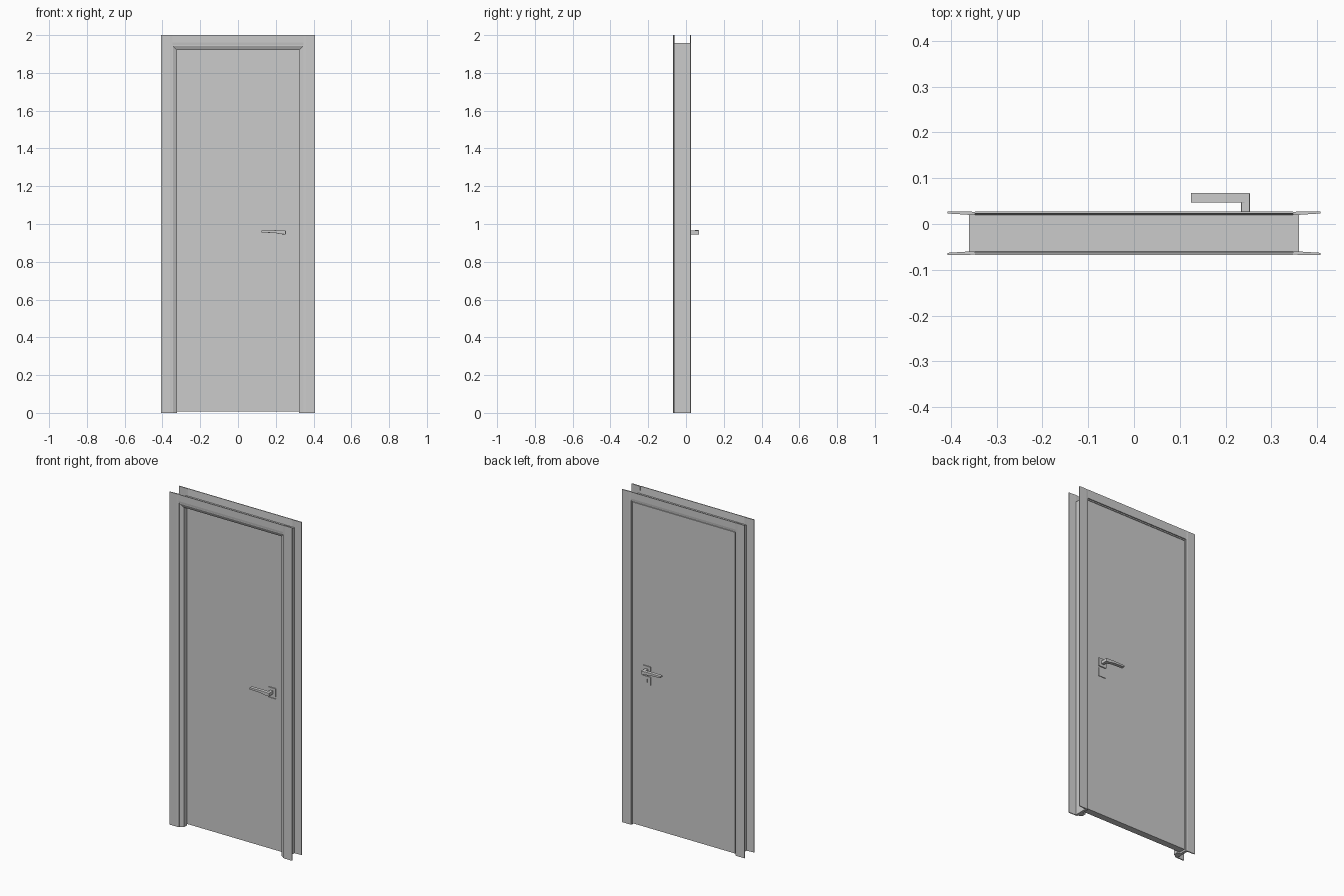
import bpy, bmesh
from mathutils import Vector

if "Cube" in bpy.data.objects:
    bpy.data.objects.remove(bpy.data.objects["Cube"])


def make(name, verts, faces):
    me = bpy.data.meshes.new(name)
    me.from_pydata(verts, [], faces)
    bm = bmesh.new()
    bm.from_mesh(me)
    bmesh.ops.recalc_face_normals(bm, faces=bm.faces)
    bm.to_mesh(me)
    bm.free()
    ob = bpy.data.objects.new(name, me)
    bpy.context.collection.objects.link(ob)
    return ob


def loft(name, rings):
    """Closed solid through a list of equal-length rings."""
    n, m = len(rings[0]), len(rings)
    faces = [(i * n + j, i * n + (j + 1) % n, (i + 1) * n + (j + 1) % n, (i + 1) * n + j)
             for i in range(m - 1) for j in range(n)]
    faces += [tuple(range(n))[::-1], tuple(range((m - 1) * n, m * n))]
    return make(name, [v for r in rings for v in r], faces)


def box(name, x0, x1, y0, y1, z0, z1, bevel=0):
    ring = lambda z: [(x0, y0, z), (x1, y0, z), (x1, y1, z), (x0, y1, z)]
    ob = loft(name, [ring(z0), ring(z1)])
    if bevel:
        b = ob.modifiers.new("bevel", 'BEVEL')
        b.width, b.segments = bevel, 2
    return ob


# Mitred jamb with stop: profile (inward offset, y) swept up, across, down
profile = [(0, -0.06), (0.015, -0.06), (0.036, -0.05), (0.036, -0.022),
           (0.016, -0.022), (0.016, 0.02), (0, 0.02)]
W, H = 0.36, 1.957
loft("door_jamb", [
    [(-W + d, y, 0) for d, y in profile],
    [(-W + d, y, H - d) for d, y in profile],
    [(W - d, y, H - d) for d, y in profile],
    [(W - d, y, 0) for d, y in profile]])

# Architraves on both faces: full-height sides, head between them
for face, wall, s in (("front", -0.06, -1), ("back", 0.02, 1)):
    for side, k in (("left", -1), ("right", 1)):
        sec = [(0.347, wall), (0.347, wall + s * 0.006), (0.36, wall + s * 0.0075),
               (0.407, wall + s * 0.0075), (0.407, wall + s * 0.003), (0.36, wall)]
        loft(f"{face}_{side}_architrave",
             [[(k * x, y, z) for x, y in sec] for z in (0, 2)])
    sec = [(1.948, wall), (1.948, wall + s * 0.006), (1.96, wall + s * 0.0075),
           (2, wall + s * 0.0075), (2, wall + s * 0.003), (1.96, wall)]
    loft(f"{face}_head_architrave",
         [[(x, y, z) for z, y in sec] for x in (-0.347, 0.347)])

# Door leaf
box("door_leaf", -0.341, 0.341, -0.02, 0.02, 0.008, 1.938)

# Handle sets, one on each side of the leaf
for face, s in (("front", -1), ("back", 1)):
    def ys(a, b):
        return sorted((s * a, s * b))
    hx, hz = 0.243, 0.955
    box(f"{face}_handle_rose", hx - 0.025, hx + 0.025, *ys(0.02, 0.026), hz - 0.025, hz + 0.025)
    box(f"{face}_key_rose", hx - 0.025, hx + 0.025, *ys(0.02, 0.024), 0.868, 0.918)
    box(f"{face}_keyhole", hx - 0.003, hx + 0.003, *ys(0.024, 0.0255), 0.883, 0.903)
    box(f"{face}_handle_neck", hx - 0.009, hx + 0.01, *ys(0.026, 0.05), hz - 0.01, hz + 0.01, 0.002)
    # Lever thins toward its free end
    rings = []
    for x, z0, z1 in ((0.253, 0.945, 0.965), (0.225, 0.946, 0.966),
                      (0.2, 0.952, 0.967), (0.124, 0.955, 0.966)):
        rings.append([(x, s * 0.047, z0), (x, s * 0.068, z0),
                      (x, s * 0.068, z1), (x, s * 0.047, z1)])
    lever = loft(f"{face}_handle_lever", rings)
    b = lever.modifiers.new("bevel", 'BEVEL')
    b.width, b.segments = 0.0015, 2
